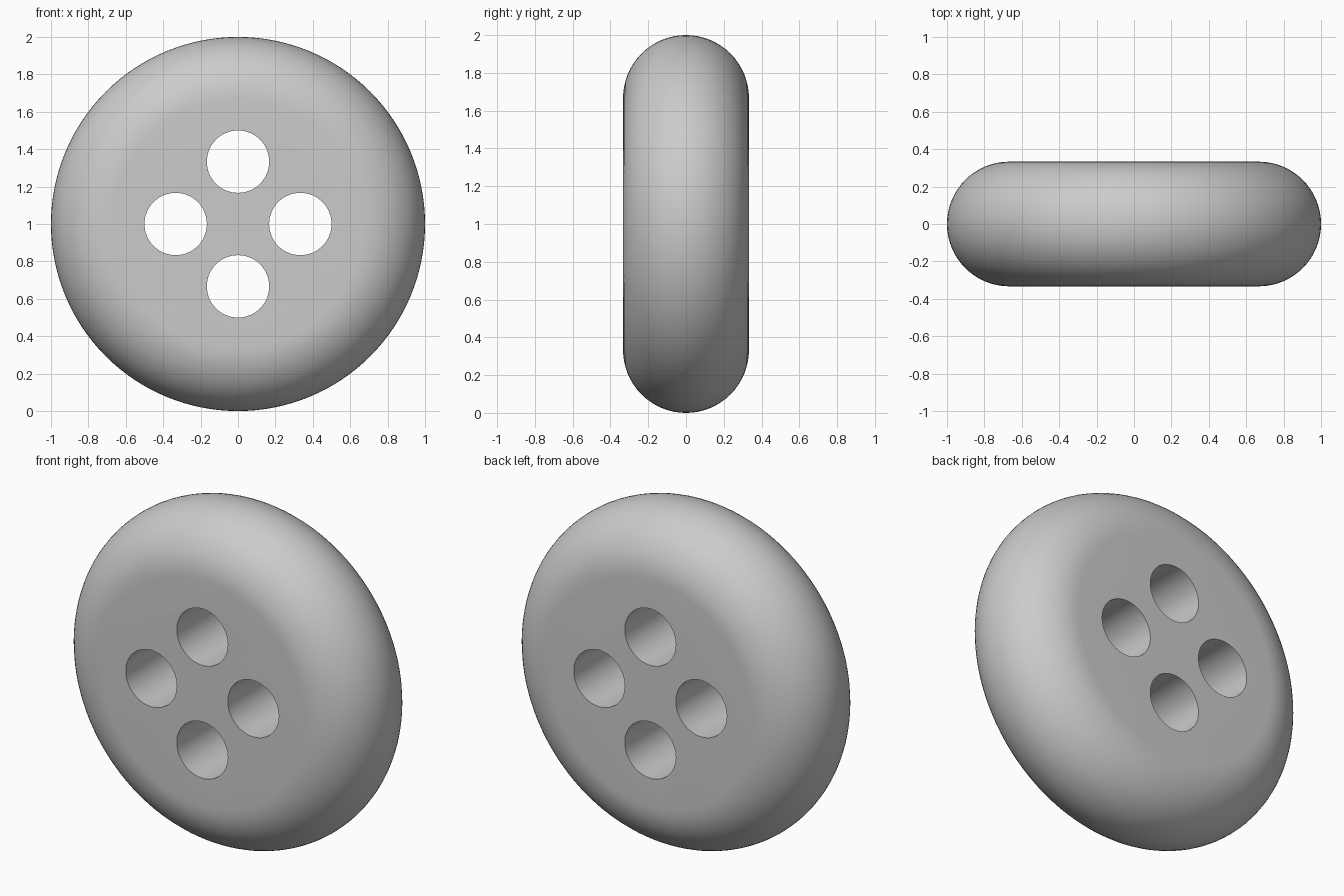
import bpy
import bmesh
from math import sin, cos, pi, radians
from mathutils import Matrix, Vector

cube = bpy.data.objects.get("Cube")
if cube:
    bpy.data.objects.remove(cube)

RADIUS = 1.0
HALF_THICK = 1 / 3          # also the radius of the rounded rim
HOLE_RADIUS = 1 / 6
HOLE_OFFSET = 1 / 3
RIM_STEPS = 32
TURN_STEPS = 128
CENTRE = Vector((0, 0, RADIUS))

grey = bpy.data.materials.new("light_grey")
grey.use_nodes = True
colour = (0.6, 0.6, 0.6, 1)
grey.diffuse_color = colour
grey.node_tree.nodes["Principled BSDF"].inputs["Base Color"].default_value = colour


def make_object(name, bm):
    bmesh.ops.recalc_face_normals(bm, faces=bm.faces)
    mesh = bpy.data.meshes.new(name)
    bm.to_mesh(mesh)
    bm.free()
    mesh.materials.append(grey)
    obj = bpy.data.objects.new(name, mesh)
    bpy.context.collection.objects.link(obj)
    return obj


# Button disc: half-round rim profile turned about the y axis, with flat caps
bm = bmesh.new()
rings = []
for i in range(RIM_STEPS + 1):
    a = -pi / 2 + pi * i / RIM_STEPS
    r = RADIUS - HALF_THICK + HALF_THICK * cos(a)
    y = HALF_THICK * sin(a)
    turns = [2 * pi * j / TURN_STEPS for j in range(TURN_STEPS)]
    rings.append([bm.verts.new(CENTRE + Vector((r * cos(t), y, r * sin(t)))) for t in turns])
for low, high in zip(rings, rings[1:]):
    for j in range(TURN_STEPS):
        k = (j + 1) % TURN_STEPS
        bm.faces.new((low[j], low[k], high[k], high[j]))
bm.faces.new(rings[0])
bm.faces.new(rings[-1])
button = make_object("button_disc", bm)

# Four thread holes
bm = bmesh.new()
for i in range(4):
    a = i * pi / 2
    offset = Vector((cos(a), 0, sin(a))) * HOLE_OFFSET
    bmesh.ops.create_cone(
        bm, cap_ends=True, segments=64, radius1=HOLE_RADIUS, radius2=HOLE_RADIUS, depth=1,
        matrix=Matrix.Translation(CENTRE + offset) @ Matrix.Rotation(pi / 2, 4, "X"))
cutter = make_object("thread_hole_cutter", bm)
cutter.hide_render = True

cut = button.modifiers.new("thread_holes", "BOOLEAN")
cut.operation = "DIFFERENCE"
cut.solver = "EXACT"
cut.object = cutter

bpy.ops.object.select_all(action="DESELECT")
button.select_set(True)
bpy.context.view_layer.objects.active = button
bpy.ops.object.modifier_apply(modifier=cut.name)
bpy.data.objects.remove(cutter)

# Smooth rim and hole walls, crisp hole edges
bpy.ops.object.shade_smooth_by_angle(angle=radians(35))
